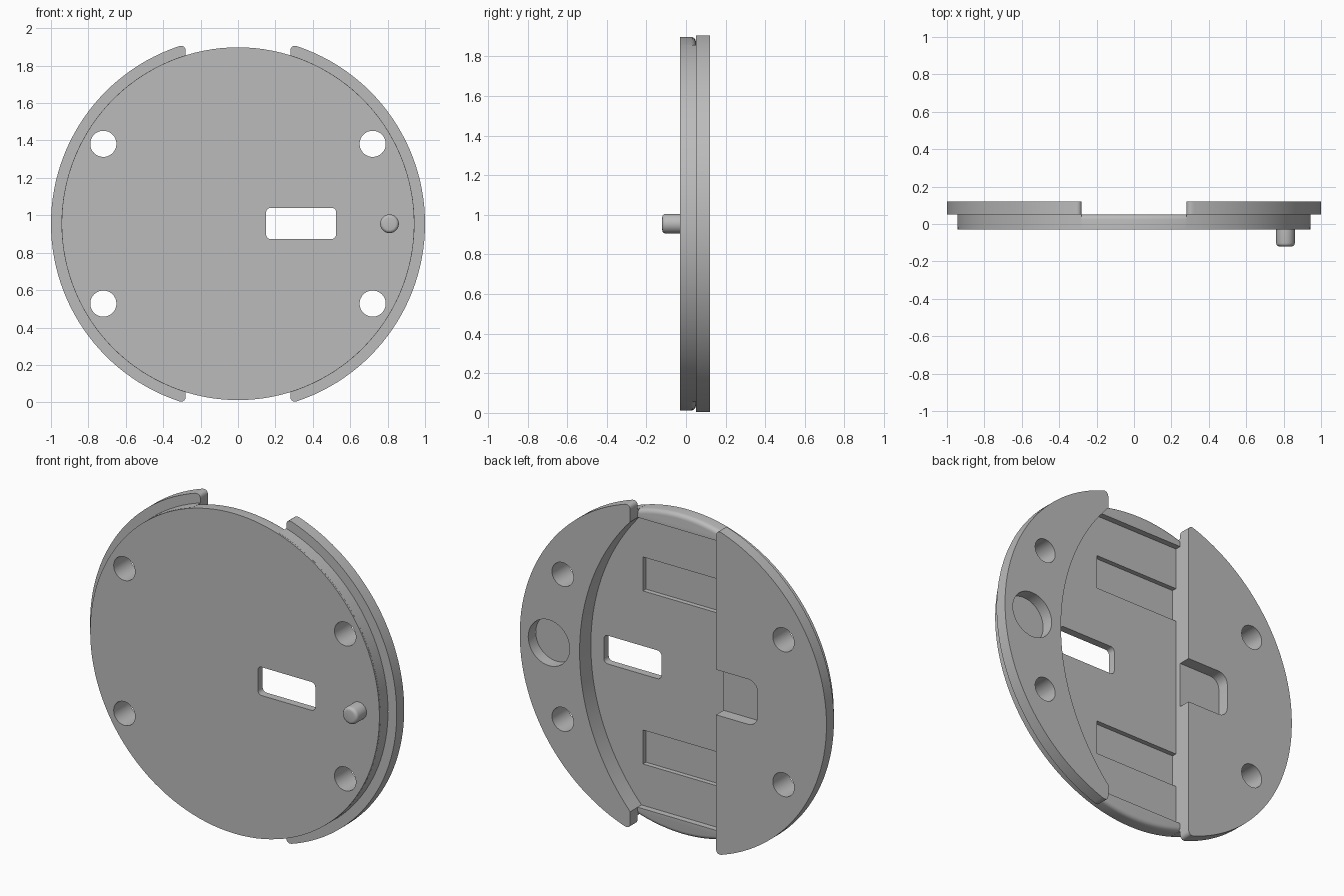
import bpy, bmesh
from math import sin, cos, acos, pi

cube = bpy.data.objects.get("Cube")
if cube:
    bpy.data.objects.remove(cube)

CZ = 0.955                      # height of the disc axis
FRONT, SEAT, BACK = -0.03, 0.05, 0.12
FLOOR, POCKET = 0.015, -0.013   # channel floor and pocket floor
RIM, OUTER, EDGE = 0.943, 1.0, 0.28

grey = bpy.data.materials.new("plain_grey")
grey.use_nodes = True
grey.diffuse_color = (0.5, 0.5, 0.5, 1)
grey.node_tree.nodes["Principled BSDF"].inputs["Base Color"].default_value = (0.5, 0.5, 0.5, 1)


def arc(cx, r, a0, a1, n):
    return [(cx + r * cos(a0 + (a1 - a0) * i / n), r * sin(a0 + (a1 - a0) * i / n)) for i in range(n + 1)]


def circle(cx, cz, r, n):
    return [(cx + r * cos(2 * pi * i / n), cz + r * sin(2 * pi * i / n)) for i in range(n)]


def rect(x0, x1, z0, z1):
    return [(x0, z0), (x1, z0), (x1, z1), (x0, z1)]


def prism(name, outline, y0, y1, corners=(), radius=0.0, fillet_y=None, fillet=0.0):
    """Extrude an x-z outline along y, rounding chosen corners and one end rim."""
    bm = bmesh.new()
    verts = [bm.verts.new((x, y0, z + CZ)) for x, z in outline]
    bm.faces.new(verts)
    if corners:
        bmesh.ops.bevel(bm, geom=[verts[i] for i in corners], offset=radius, segments=5,
                        profile=0.5, affect='VERTICES')
    made = bmesh.ops.extrude_face_region(bm, geom=bm.faces[:])
    for v in made["geom"]:
        if isinstance(v, bmesh.types.BMVert):
            v.co.y = y1
    if fillet:
        rim = [e for e in bm.edges if all(abs(v.co.y - fillet_y) < 1e-5 for v in e.verts)]
        bmesh.ops.bevel(bm, geom=rim, offset=fillet, segments=4, profile=0.5, affect='EDGES')
    bmesh.ops.recalc_face_normals(bm, faces=bm.faces[:])
    mesh = bpy.data.meshes.new(name)
    bm.to_mesh(mesh)
    bm.free()
    mesh.materials.append(grey)
    obj = bpy.data.objects.new(name, mesh)
    bpy.context.collection.objects.link(obj)
    return obj


def select(obj):
    bpy.ops.object.select_all(action='DESELECT')
    obj.select_set(True)
    bpy.context.view_layer.objects.active = obj


def combine(target, tool, operation):
    select(target)
    mod = target.modifiers.new("combine", 'BOOLEAN')
    mod.operation, mod.object, mod.solver = operation, tool, 'EXACT'
    bpy.ops.object.modifier_apply(modifier=mod.name)
    bpy.data.objects.remove(tool)


def segment(name, side, r, y0, y1, rounding):
    """Part of a disc lying beyond the straight edge of the channel."""
    a = acos(EDGE / r)
    pts = [(side * x, z) for x, z in arc(0, r, -a, a, 56)]
    return prism(name, pts, y0, y1, (0, 56) if rounding else (), rounding)


# Front disc with a rounded back rim
body = prism("disc_body", circle(0, 0, RIM, 128), FRONT, SEAT, fillet_y=SEAT, fillet=0.025)

# Side plates, with a square-edged step beneath each
for side in (-1, 1):
    combine(body, segment("step", side, RIM + 0.0005, FRONT + 0.01, SEAT + 0.01, 0), 'UNION')
    combine(body, segment("side_plate", side, OUTER, SEAT, BACK, 0.035), 'UNION')

# Channel: straight on one side, bowed on the other
bow_x, bow_r = -0.66, 1.27
a = acos((EDGE - bow_x) / bow_r)
bow = arc(bow_x, bow_r, -a, a, 40)
channel = [(-EDGE, bow[0][1])] + bow + [(-EDGE, bow[-1][1])]
cutters = [prism("channel", channel, FLOOR, 0.3)]

# Shallow pockets in the channel floor
for z0 in (0.41, -0.61):
    cutters.append(prism("pocket", rect(-EDGE, 0.27, z0, z0 + 0.2), POCKET, FLOOR + 0.01))

# Rounded notch, slot, blind round recess and screw holes
cutters.append(prism("notch", rect(-0.55, -0.2, -0.133, 0.133), SEAT, 0.3, (0, 3), 0.06))
cutters.append(prism("slot", rect(0.15, 0.525, -0.082, 0.085), -0.2, 0.3, range(4), 0.025))
cutters.append(prism("recess", circle(0.81, 0, 0.135, 40), SEAT, 0.3))
for x in (-0.72, 0.72):
    for z in (-0.427, 0.427):
        cutters.append(prism("screw_hole", circle(x, z, 0.07, 32), -0.2, 0.3))
for cutter in cutters:
    combine(body, cutter, 'DIFFERENCE')

# Locating pin on the front
pin = prism("locating_pin", circle(0.81, 0, 0.05, 32), -0.12, FRONT + 0.01, fillet_y=-0.12, fillet=0.018)

for obj in (body, pin):
    select(obj)
    bpy.ops.object.shade_smooth_by_angle(angle=0.55)
